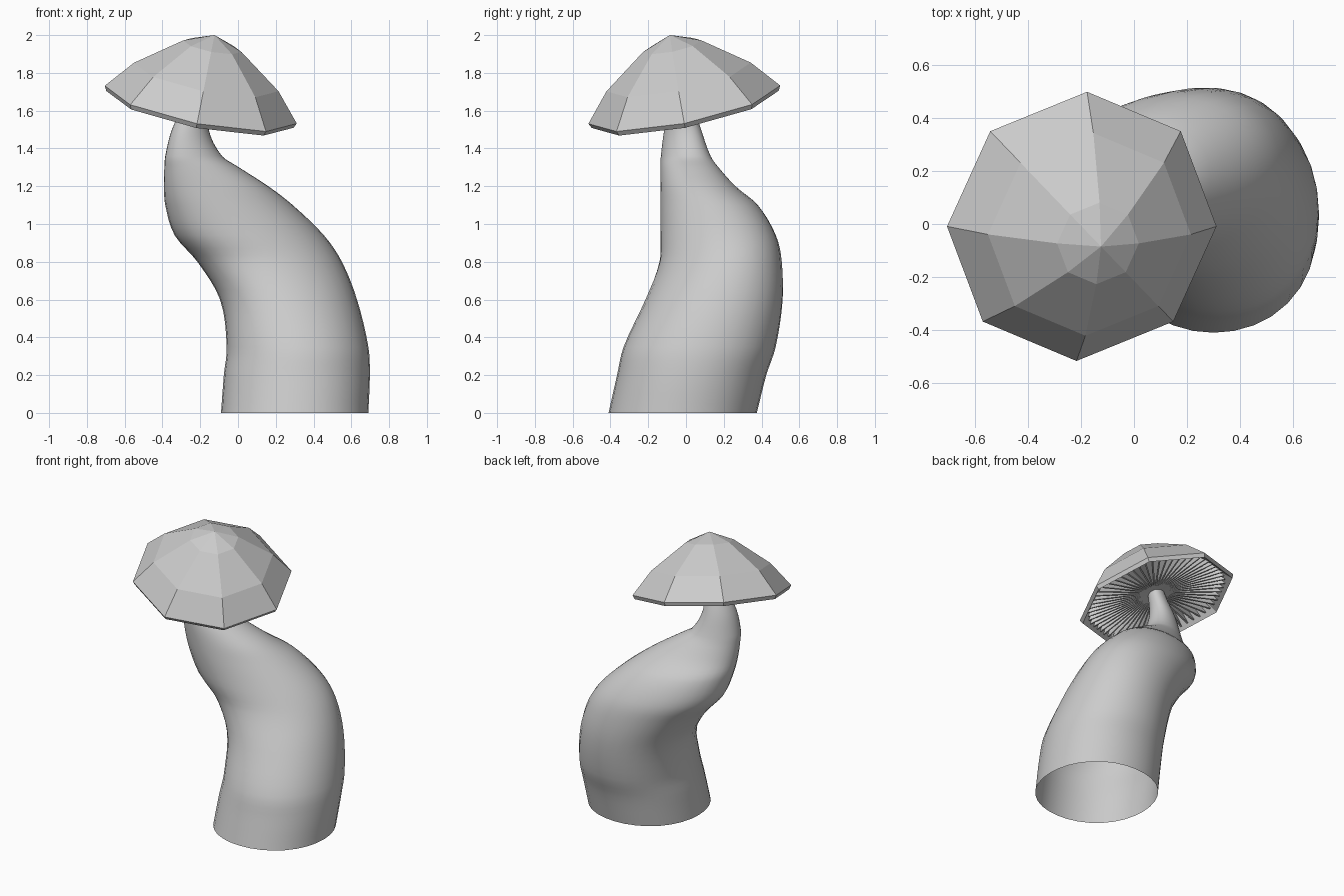
import bpy, bmesh, math
from mathutils import Vector, Matrix

if "Cube" in bpy.data.objects:
    bpy.data.objects.remove(bpy.data.objects["Cube"])

def make(name, verts, faces, smooth=False):
    me = bpy.data.meshes.new(name)
    me.from_pydata([tuple(v) for v in verts], [], faces)
    bm = bmesh.new()
    bm.from_mesh(me)
    bmesh.ops.remove_doubles(bm, verts=bm.verts, dist=1e-5)
    bmesh.ops.recalc_face_normals(bm, faces=bm.faces)
    bm.to_mesh(me)
    bm.free()
    for p in me.polygons:
        p.use_smooth = smooth
    ob = bpy.data.objects.new(name, me)
    bpy.context.collection.objects.link(ob)
    return ob

def bridge(rings, n):
    return [(i*n + j, i*n + (j+1) % n, (i+1)*n + (j+1) % n, (i+1)*n + j)
            for i in range(rings - 1) for j in range(n)]

# Tilted frame shared by the cap and its gills
normal = Vector((0.197, -0.207, 1)).normalized()
u = Vector((1, 0, -0.197)).normalized()
v = normal.cross(u)
frame = Matrix((u, v, normal)).transposed().to_4x4()
frame.translation = (-0.197, -0.009, 1.632)

# Cap: faceted eight-sided shell
profile = [(0, .383), (.157, .322), (.39, .152), (.518, 0),
           (.505, -.026), (.375, .125), (.15, .293), (0, .35)]
verts = [(r*math.cos(j*math.pi/4), r*math.sin(j*math.pi/4), h)
         for r, h in profile for j in range(8)]
cap = make("cap", verts, bridge(len(profile), 8))
cap.matrix_world = frame

# Gills: thin radial blades under the cap
blade = [(.03, .035), (.46, -.005), (.455, .005), (.35, .127), (.14, .295), (.03, .33)]
verts, faces = [], []
count, half = 60, .005
for k in range(count):
    a = 2*math.pi*k/count
    c, s = math.cos(a), math.sin(a)
    b = len(verts)
    for w in (-half, half):
        verts += [(r*c - w*s, r*s + w*c, h) for r, h in blade]
    m = len(blade)
    faces += [tuple(b+i for i in range(m)), tuple(b+m+i for i in reversed(range(m)))]
    faces += [(b+i, b+(i+1) % m, b+m+(i+1) % m, b+m+i) for i in range(m)]
gills = make("gills", verts, faces)
gills.matrix_world = frame

# Stem: level slices as z, x min, x max, y min, y max, diagonal skew
slices = [(0, -.09, .69, -.41, .375, 0),
          (.2, -.075, .698, -.365, .425, 0),
          (.35, -.06, .69, -.33, .475, 0),
          (.6, -.095, .63, -.215, .512, .05),
          (.8, -.215, .55, -.14, .507, .13),
          (.94, -.335, .455, -.135, .475, .2),
          (1.1, -.385, .29, -.135, .38, .24),
          (1.2, -.392, .16, -.135, .262, .25),
          (1.3, -.39, .005, -.135, .172, .25),
          (1.36, -.385, -.085, -.133, .13, .25),
          (1.5, -.35, -.155, -.115, .08, .25),
          (1.65, -.28, -.15, -.085, .035, .2),
          (1.85, -.21, -.13, -.085, -.01, 0)]

def spline(rows, i, t):
    p0, p1 = rows[max(i-1, 0)], rows[i]
    p2, p3 = rows[i+1], rows[min(i+2, len(rows)-1)]
    z0, z1, z2, z3 = p0[0], p1[0], p2[0], p3[0]
    out = [z1 + (z2 - z1)*t]
    for a, b, c, d in zip(p0[1:], p1[1:], p2[1:], p3[1:]):
        m1 = (c - a)/(z2 - z0)*(z2 - z1)
        m2 = (d - b)/(z3 - z1)*(z2 - z1)
        out.append((2*t**3 - 3*t**2 + 1)*b + (t**3 - 2*t**2 + t)*m1
                   + (3*t**2 - 2*t**3)*c + (t**3 - t**2)*m2)
    return out

rows = [spline(slices, i, k/4) for i in range(len(slices)-1) for k in range(4)]
rows.append(slices[-1])
sides, verts = 32, []
for z, x0, x1, y0, y1, skew in rows:
    for j in range(sides):
        a = 2*math.pi*j/sides
        f = .5*(1 + .015*math.sin(2*a)**2)
        verts.append(((x0+x1)/2 + (x1-x0)*f*math.cos(a),
                      (y0+y1)/2 + (y1-y0)*f*math.sin(a + skew), z))
stem = make("stem", verts, bridge(len(rows), sides), smooth=True)
